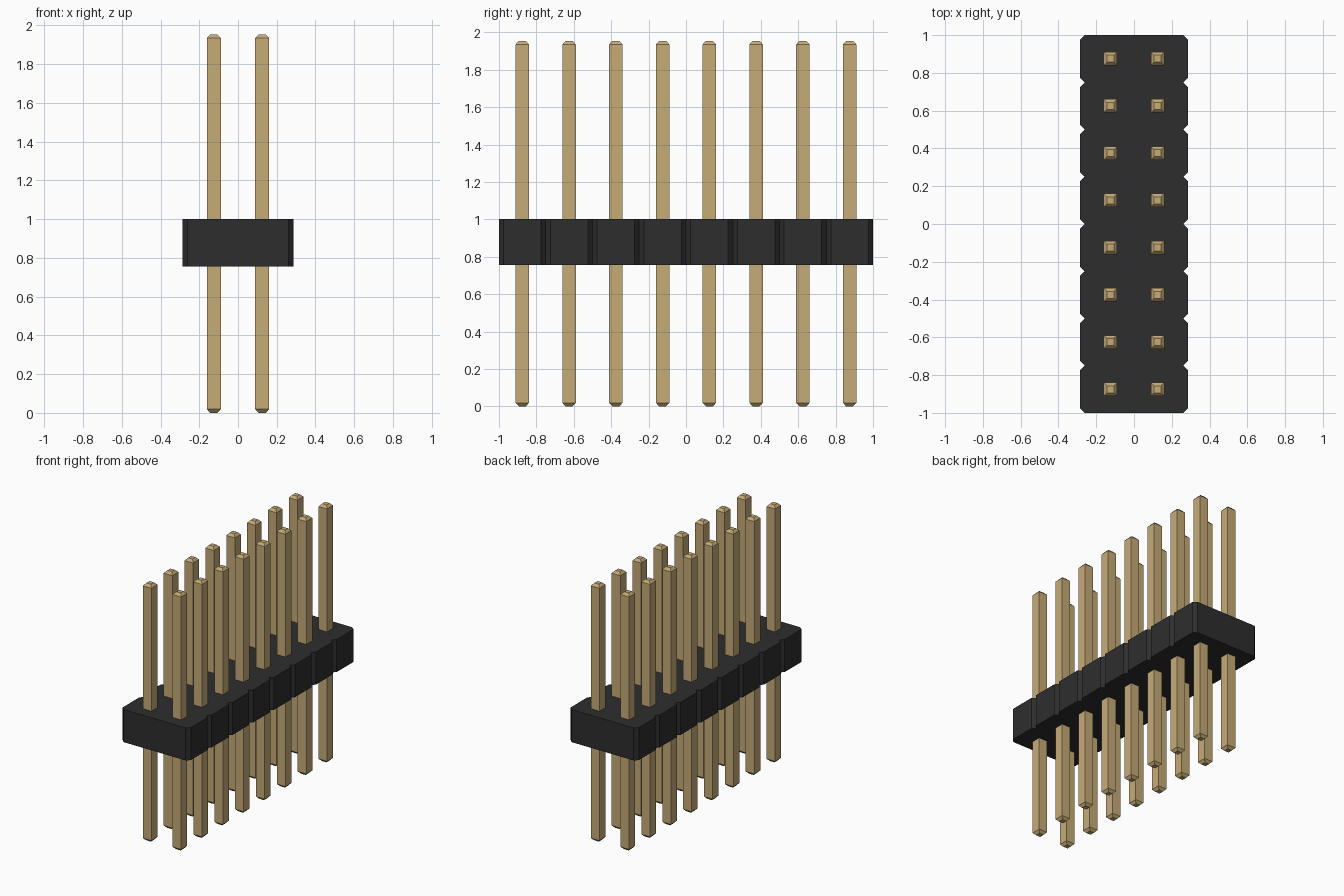
import bpy, bmesh

cube = bpy.data.objects.get("Cube")
if cube:
    bpy.data.objects.remove(cube, do_unlink=True)

ROWS, PITCH = 8, 0.25
HALF_X, NOTCH = 0.286, 0.025
BASE_Z, TOP_Z = 0.755, 1.002
PIN_HALF, TIP_HALF, TIP_H, PIN_TOP = 0.036, 0.0185, 0.019, 1.954


def material(name, rgb):
    m = bpy.data.materials.new(name)
    m.use_nodes = True
    m.diffuse_color = (*rgb, 1)
    bsdf = next(n for n in m.node_tree.nodes if n.type == 'BSDF_PRINCIPLED')
    bsdf.inputs["Base Color"].default_value = (*rgb, 1)
    return m


black = material("black plastic", (0.027, 0.027, 0.027))
gold = material("gold metal", (0.565, 0.407, 0.187))


def make_object(name, bm, mat):
    bmesh.ops.recalc_face_normals(bm, faces=bm.faces)
    mesh = bpy.data.meshes.new(name)
    bm.to_mesh(mesh)
    bm.free()
    mesh.materials.append(mat)
    obj = bpy.data.objects.new(name, mesh)
    bpy.context.collection.objects.link(obj)
    return obj


# Housing: chamfered cells joined in one outline, extruded upwards
right_edge = []
for i in range(ROWS):
    y0 = (i - ROWS / 2) * PITCH
    y1 = y0 + PITCH
    right_edge += [(HALF_X - NOTCH, y0), (HALF_X, y0 + NOTCH), (HALF_X, y1 - NOTCH)]
right_edge.append((HALF_X - NOTCH, ROWS / 2 * PITCH))
outline = right_edge + [(-x, y) for x, y in reversed(right_edge)]

bm = bmesh.new()
base = bm.faces.new([bm.verts.new((x, y, BASE_Z)) for x, y in outline])
ext = bmesh.ops.extrude_face_region(bm, geom=[base], use_keep_orig=True)
bmesh.ops.translate(bm, vec=(0, 0, TOP_Z - BASE_Z),
                    verts=[g for g in ext["geom"] if isinstance(g, bmesh.types.BMVert)])
make_object("housing", bm, black)


# Pin: square rod with tapered tips, lofted through four square rings
bm = bmesh.new()
rings = []
for h, z in [(TIP_HALF, 0), (PIN_HALF, TIP_H), (PIN_HALF, PIN_TOP - TIP_H), (TIP_HALF, PIN_TOP)]:
    rings.append([bm.verts.new((sx * h, sy * h, z))
                  for sx, sy in ((-1, -1), (1, -1), (1, 1), (-1, 1))])
for a, b in zip(rings, rings[1:]):
    for k in range(4):
        n = (k + 1) % 4
        bm.faces.new((a[k], a[n], b[n], b[k]))
bm.faces.new(rings[0][::-1])
bm.faces.new(rings[-1])
first_pin = make_object("pin", bm, gold)

# Two columns of pins sharing one mesh
for side, sx in (("left", 1), ("right", -1)):
    for i in range(ROWS):
        pin = bpy.data.objects.new(f"pin_{side}_{i + 1}", first_pin.data)
        pin.location = (sx * PITCH / 2, (i - (ROWS - 1) / 2) * PITCH, 0)
        bpy.context.collection.objects.link(pin)
bpy.data.objects.remove(first_pin, do_unlink=True)
